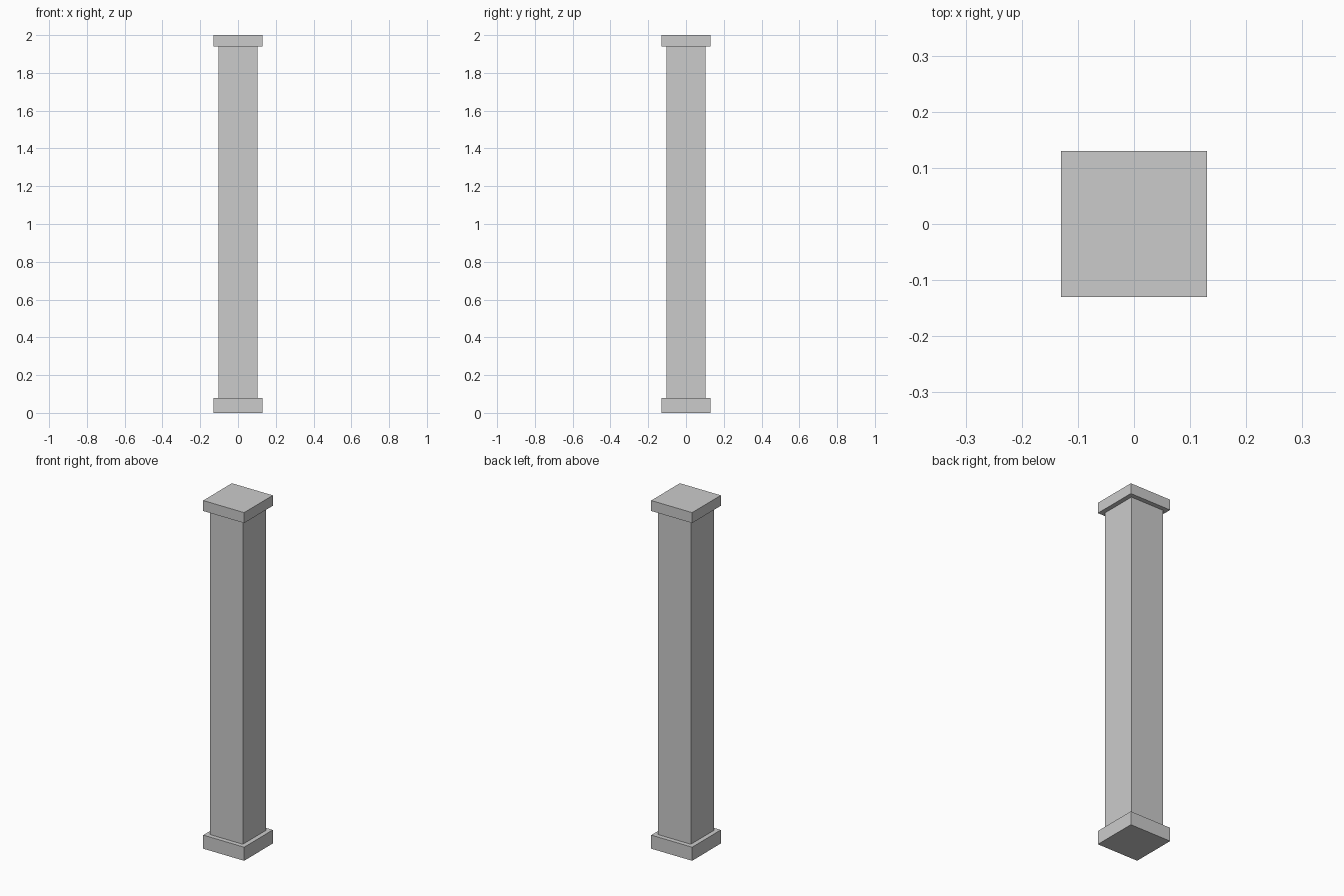
import bpy

if "Cube" in bpy.data.objects:
    bpy.data.objects.remove(bpy.data.objects["Cube"])


def square_block(name, half, z0, z1):
    """Square block centred on the z axis, from z0 to z1."""
    bpy.ops.mesh.primitive_cube_add(size=1, location=(0, 0, (z0 + z1) / 2))
    block = bpy.context.object
    block.name = name
    block.dimensions = (2 * half, 2 * half, z1 - z0)
    bpy.ops.object.transform_apply(location=False, rotation=False, scale=True)
    return block


# Plinth, shaft and cap of the pillar
BASE_TOP, CAP_BOTTOM, HEIGHT = 0.078, 1.94, 2.0
square_block("base", 0.13, 0, BASE_TOP)
square_block("shaft", 0.104, BASE_TOP, CAP_BOTTOM)
square_block("cap", 0.13, CAP_BOTTOM, HEIGHT)
